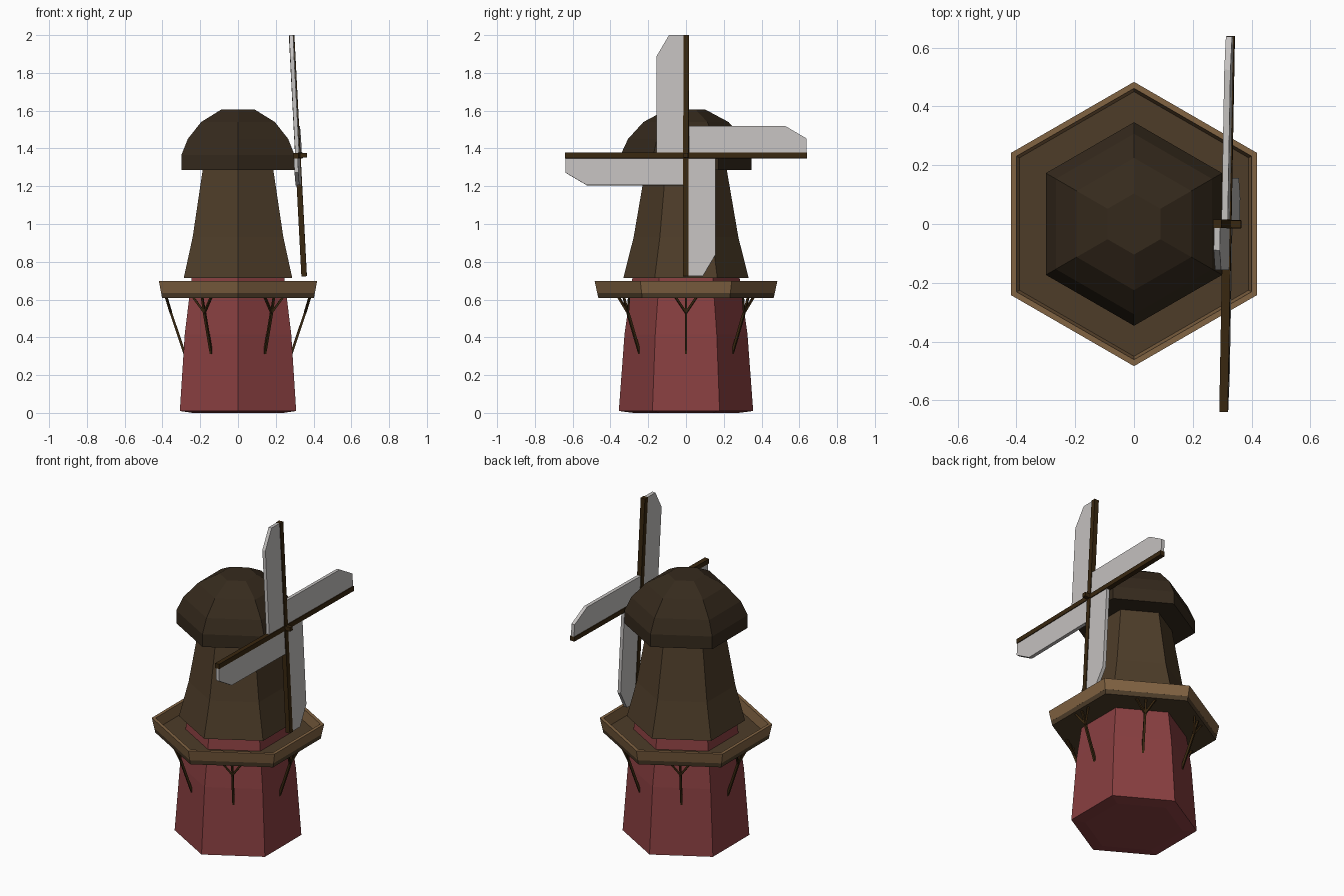
import bpy, bmesh, math
from mathutils import Vector, Matrix

if "Cube" in bpy.data.objects:
    bpy.data.objects.remove(bpy.data.objects["Cube"])


def material(name, rgb):
    m = bpy.data.materials.new(name)
    m.diffuse_color = (*rgb, 1)
    m.use_nodes = True
    m.node_tree.nodes["Principled BSDF"].inputs["Base Color"].default_value = m.diffuse_color
    return m


RED = material("red_brick", (0.25, 0.05, 0.052))
BROWN = material("brown_boards", (0.075, 0.046, 0.022))
DARK = material("dark_thatch", (0.036, 0.023, 0.012))
TAN = material("tan_rail", (0.22, 0.125, 0.055))
SPAR = material("spar_wood", (0.04, 0.02, 0.005))
CANVAS = material("canvas", (0.55, 0.53, 0.52))


def finish(name, bm, mat):
    bmesh.ops.recalc_face_normals(bm, faces=bm.faces[:])
    me = bpy.data.meshes.new(name)
    bm.to_mesh(me)
    bm.free()
    ob = bpy.data.objects.new(name, me)
    bpy.context.collection.objects.link(ob)
    me.materials.append(mat)
    return ob


def hexagon(name, profile, mat, ring=False):
    """Six-sided turning of (flat distance, z) points; ring closes the profile."""
    bm = bmesh.new()
    loops = []
    for a, z in profile:
        r = a / math.cos(math.pi / 6)
        loops.append([bm.verts.new((r * math.cos(math.radians(30 + 60 * k)),
                                    r * math.sin(math.radians(30 + 60 * k)), z))
                      for k in range(6)])
    pairs = list(zip(loops, loops[1:]))
    if ring:
        pairs.append((loops[-1], loops[0]))
    else:
        bm.faces.new(loops[0])
        bm.faces.new(loops[-1])
    for lo, hi in pairs:
        for k in range(6):
            n = (k + 1) % 6
            bm.faces.new((lo[k], lo[n], hi[n], hi[k]))
    return finish(name, bm, mat)


def add_bar(bm, p, q, w):
    """Square bar from p to q."""
    p, q = Vector(p), Vector(q)
    d = q - p
    rot = d.to_track_quat('Z', 'Y').to_matrix().to_4x4()
    bmesh.ops.create_cube(bm, size=1, matrix=Matrix.Translation((p + q) / 2) @ rot
                          @ Matrix.Diagonal((w, w, d.length, 1)))


# Tower, deck and cap
hexagon("brick_base", [(0.24, 0), (0.308, 0.01), (0.282, 0.415), (0.245, 0.72)], RED)
hexagon("upper_tower", [(0.287, 0.715), (0.24, 0.93), (0.185, 1.30)], BROWN)
hexagon("deck_floor", [(0.402, 0.608), (0.407, 0.636)], BROWN)
hexagon("deck_rail", [(0.407, 0.635), (0.419, 0.698), (0.4, 0.698), (0.39, 0.635)],
        TAN, ring=True)
hexagon("cap", [(0.30, 1.287), (0.30, 1.365), (0.266, 1.45), (0.195, 1.54),
                (0.09, 1.605)], DARK)

# Forked deck braces, one on each tower face
for k in range(6):
    bm = bmesh.new()
    fork = (0.355, 0, 0.53)
    add_bar(bm, (0.283, 0, 0.315), fork, 0.013)
    for side in (-0.055, 0, 0.055):
        add_bar(bm, fork, (0.38, side, 0.612), 0.011)
    bmesh.ops.rotate(bm, verts=bm.verts[:], matrix=Matrix.Rotation(k * math.pi / 3, 3, 'Z'))
    finish(f"deck_brace_{k + 1}", bm, SPAR)

# Sail wheel, leaning back and slightly turned
wheel = (Matrix.Translation((0.317, 0, 1.362))
         @ Matrix.Rotation(-0.018, 4, 'Z') @ Matrix.Rotation(-0.052, 4, 'Y'))

bm = bmesh.new()
add_bar(bm, (-0.06, 0, 0), (0.048, 0, 0), 0.025)
finish("sail_shaft", bm, SPAR).matrix_world = wheel

outline = [(0, 0.015), (-0.157, 0.015), (-0.157, 0.525), (-0.09, 0.639), (0, 0.639)]
for k in range(4):
    turn = wheel @ Matrix.Rotation(k * math.pi / 2, 4, 'X')
    bm = bmesh.new()
    add_bar(bm, (0, 0, 0), (0, 0, 0.64), 0.029)
    finish(f"sail_spar_{k + 1}", bm, SPAR).matrix_world = turn
    # Canvas panel with a clipped outer corner
    bm = bmesh.new()
    face = bm.faces.new([bm.verts.new((-0.011, y, z)) for y, z in outline])
    ext = bmesh.ops.extrude_face_region(bm, geom=[face])
    bmesh.ops.translate(bm, vec=(0.021, 0, 0),
                        verts=[v for v in ext["geom"] if isinstance(v, bmesh.types.BMVert)])
    finish(f"sail_panel_{k + 1}", bm, CANVAS).matrix_world = turn
